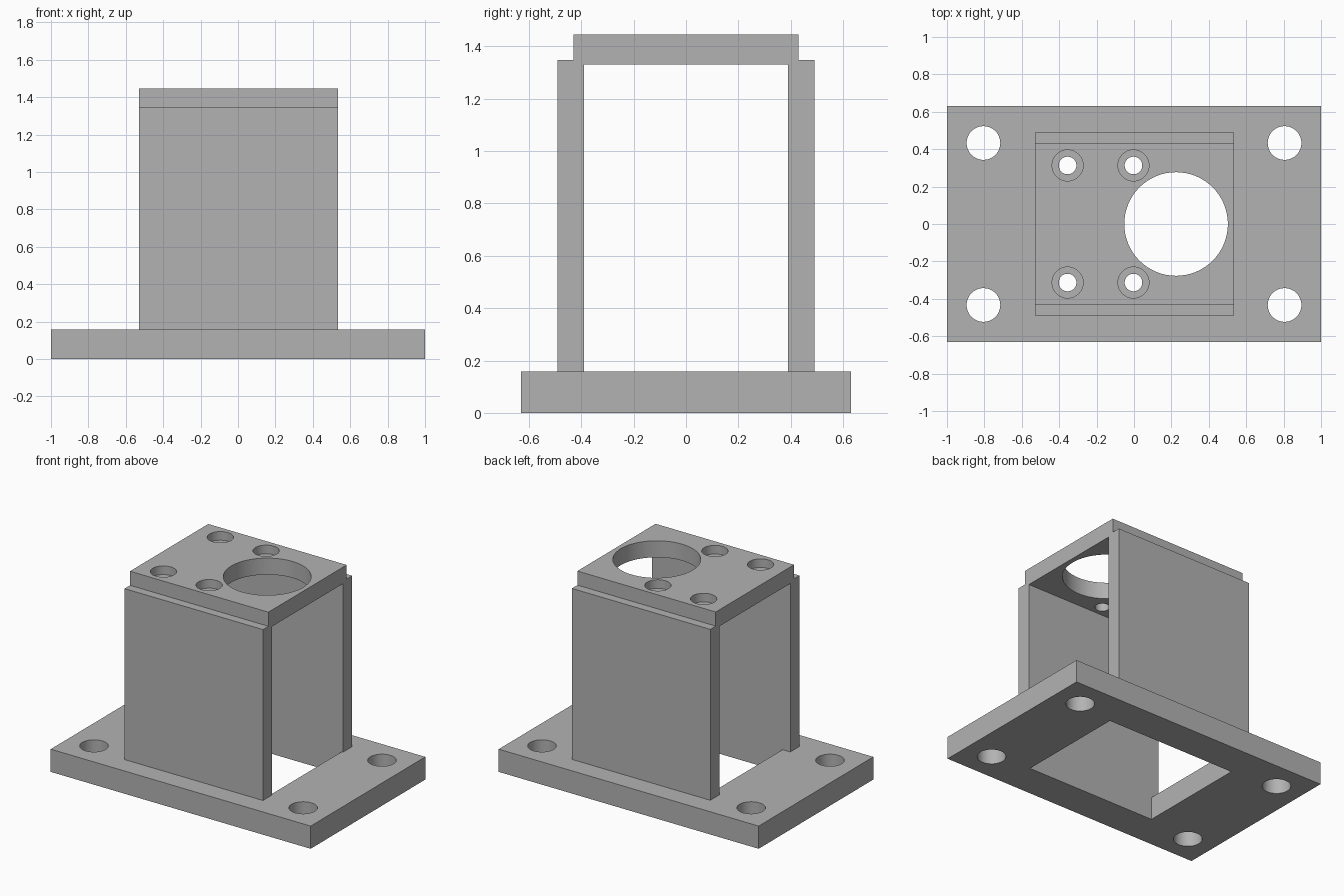
import bpy
import bmesh
import math
from mathutils import Matrix, Vector

cube = bpy.data.objects.get("Cube")
if cube:
    bpy.data.objects.remove(cube, do_unlink=True)

grey = bpy.data.materials.new("plain_grey")
grey.use_nodes = True
colour = (0.45, 0.45, 0.45, 1)
grey.diffuse_color = colour
grey.node_tree.nodes["Principled BSDF"].inputs["Base Color"].default_value = colour


def finish(name, bm):
    bmesh.ops.recalc_face_normals(bm, faces=bm.faces)
    mesh = bpy.data.meshes.new(name)
    bm.to_mesh(mesh)
    bm.free()
    obj = bpy.data.objects.new(name, mesh)
    mesh.materials.append(grey)
    bpy.context.collection.objects.link(obj)
    return obj


def box(name, x, y, z):
    """Box from (min, max) ranges along each axis."""
    bm = bmesh.new()
    size = [r[1] - r[0] for r in (x, y, z)]
    mid = Vector([(r[0] + r[1]) / 2 for r in (x, y, z)])
    bmesh.ops.create_cube(bm, size=1, matrix=Matrix.Translation(mid) @ Matrix.Diagonal((*size, 1)))
    return finish(name, bm)


def cylinder(name, x, y, z, radius):
    bm = bmesh.new()
    bmesh.ops.create_cone(bm, cap_ends=True, segments=64, radius1=radius, radius2=radius,
                          depth=z[1] - z[0], matrix=Matrix.Translation((x, y, sum(z) / 2)))
    return finish(name, bm)


def cut(obj, cutters):
    """Subtract every cutter, then discard it."""
    bpy.ops.object.select_all(action='DESELECT')
    obj.select_set(True)
    bpy.context.view_layer.objects.active = obj
    for cutter in cutters:
        cutter.hide_render = True
        mod = obj.modifiers.new("hole", 'BOOLEAN')
        mod.operation = 'DIFFERENCE'
        mod.solver = 'EXACT'
        mod.object = cutter
        bpy.ops.object.modifier_apply(modifier=mod.name)
        bpy.data.objects.remove(cutter, do_unlink=True)
    bpy.ops.object.shade_smooth_by_angle(angle=math.radians(30))


BASE_TOP, SLAB_BOTTOM, SHOULDER, TOP = 0.158, 1.33, 1.347, 1.445
WALL_X = (-0.53, 0.535)
INNER, STEP, OUTER = 0.39, 0.43, 0.49
through = (-0.5, 2)

# Base flange with four bolt holes and a rectangular window
base = box("base_flange", (-1, 1), (-0.63, 0.63), (0, BASE_TOP))
holes = [cylinder("bolt_cutter", sx * 0.805, sy * 0.433, through, 0.09)
         for sx in (-1, 1) for sy in (-1, 1)]
holes.append(box("window_cutter", (-0.47, 0.525), (-INNER, INNER), through))
cut(base, holes)

# Side walls, rebated at the top to seat the slab
profile = [(INNER, BASE_TOP), (OUTER, BASE_TOP), (OUTER, SHOULDER),
           (STEP, SHOULDER), (STEP, SLAB_BOTTOM), (INNER, SLAB_BOTTOM)]
for name, side in (("front_wall", -1), ("back_wall", 1)):
    bm = bmesh.new()
    face = bm.faces.new([bm.verts.new((WALL_X[0], side * y, z)) for y, z in profile])
    grown = bmesh.ops.extrude_face_region(bm, geom=[face])["geom"]
    bmesh.ops.translate(bm, vec=(WALL_X[1] - WALL_X[0], 0, 0),
                        verts=[v for v in grown if isinstance(v, bmesh.types.BMVert)])
    finish(name, bm)

# Top slab with a large bore and four counterbored screw holes
slab = box("top_slab", WALL_X, (-STEP, STEP), (SLAB_BOTTOM, TOP))
holes = [cylinder("bore_cutter", 0.225, 0, through, 0.277)]
for x in (-0.355, -0.003):
    for y in (-0.313, 0.313):
        holes.append(cylinder("counterbore_cutter", x, y, (TOP - 0.06, 2), 0.083))
        holes.append(cylinder("screw_cutter", x, y, through, 0.047))
cut(slab, holes)
